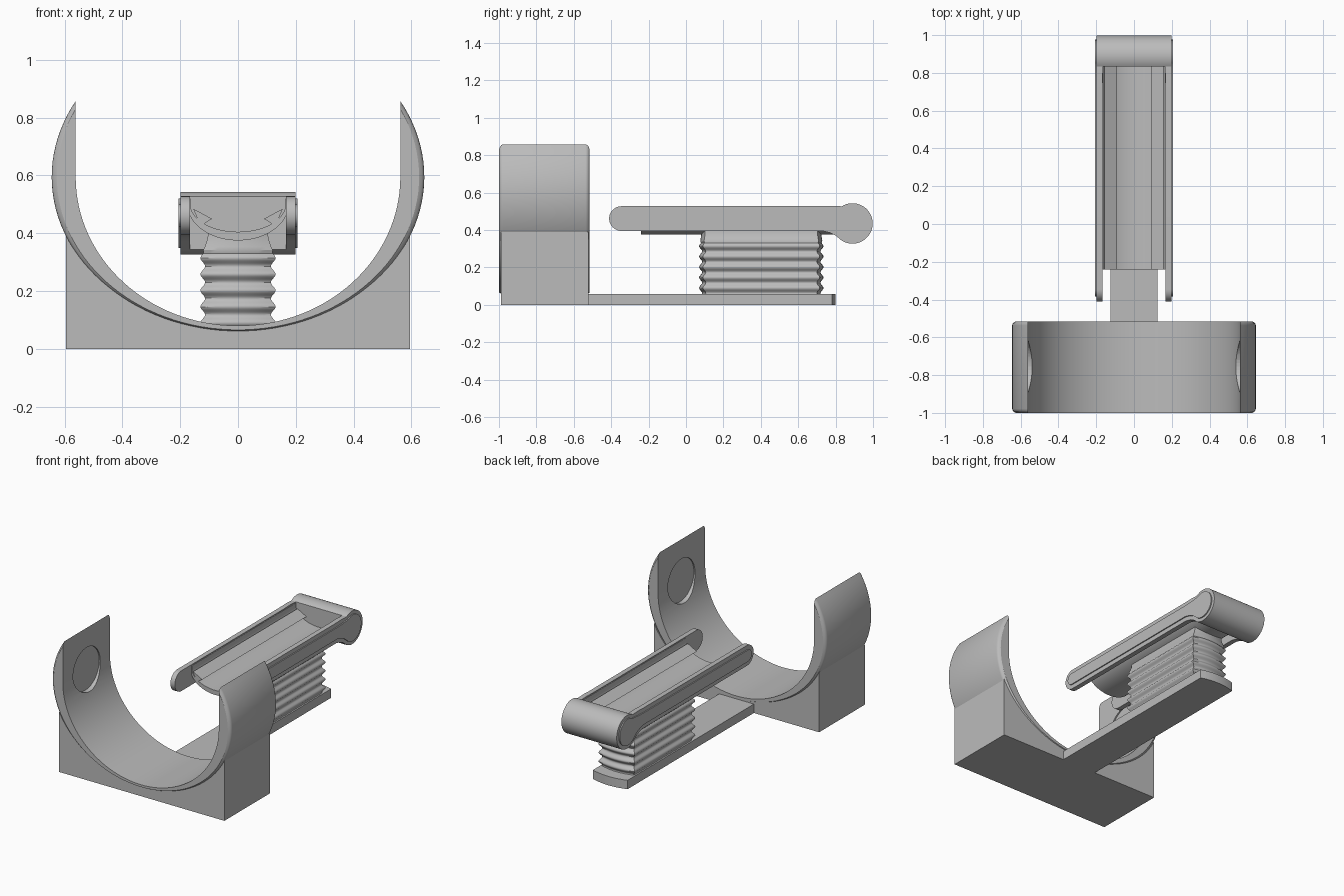
import bpy, bmesh
from math import sin, cos, pi, sqrt, radians, acos
from mathutils import Matrix

cube = bpy.data.objects.get("Cube")
if cube:
    bpy.data.objects.remove(cube, do_unlink=True)

grey = bpy.data.materials.new("plain grey")
grey.use_nodes = True
colour = (0.5, 0.5, 0.5, 1)
grey.diffuse_color = colour
grey.node_tree.nodes["Principled BSDF"].inputs["Base Color"].default_value = colour


def smooth(obj):
    bpy.ops.object.select_all(action="DESELECT")
    obj.select_set(True)
    bpy.context.view_layer.objects.active = obj
    bpy.ops.object.shade_smooth_by_angle(angle=radians(30))


def loft(name, rings):
    """Skin a list of equal-length closed rings and cap both ends."""
    bm = bmesh.new()
    rows = [[bm.verts.new(p) for p in ring] for ring in rings]
    n = len(rows[0])
    for a, b in zip(rows, rows[1:]):
        for i in range(n):
            j = (i + 1) % n
            bm.faces.new((a[i], a[j], b[j], b[i]))
    bm.faces.new(rows[0][::-1])
    bm.faces.new(rows[-1])
    bmesh.ops.recalc_face_normals(bm, faces=bm.faces)
    mesh = bpy.data.meshes.new(name)
    bm.to_mesh(mesh)
    bm.free()
    obj = bpy.data.objects.new(name, mesh)
    bpy.context.collection.objects.link(obj)
    mesh.materials.append(grey)
    smooth(obj)
    return obj


def along_y(name, profile, y0, y1):
    return loft(name, [[(x, y, z) for x, z in profile] for y in (y0, y1)])


def along_x(name, profile, x0, x1):
    return loft(name, [[(x, y, z) for y, z in profile] for x in (x0, x1)])


def arc(cx, cz, a, b, t0, t1, n=32):
    ts = [radians(t0 + (t1 - t0) * i / n) for i in range(n + 1)]
    return [(cx + a * cos(t), cz + b * sin(t)) for t in ts]


# Cradle: crescent section with outer edges rounded at both ends
MID, IN_A, IN_B, OUT_A, OUT_B = 0.595, 0.562, 0.515, 0.645, 0.535


def cradle_ring(y, shrink):
    a, b = OUT_A - shrink, OUT_B - 0.3 * shrink
    tip = acos(IN_A / a) * 180 / pi
    outer = arc(0, MID, a, b, tip, -180 - tip, 80)
    inner = arc(0, MID, IN_A, IN_B, -180, 0, 64)
    return [(x, y, z) for x, z in outer + inner]


front, back = -1.0, -0.515
steps = ((0, 0.018), (0.006, 0.008), (0.013, 0.002), (0.022, 0))
rings = [cradle_ring(front + d, s) for d, s in steps]
rings += [cradle_ring(back - d, s) for d, s in reversed(steps)]
cradle = loft("cradle", rings)

# Round shallow recesses in the cradle's side walls
for side in (-1, 1):
    bm = bmesh.new()
    place = Matrix.Translation((side * 0.47, -0.755, 0.59)) @ Matrix.Rotation(pi / 2, 4, "Y")
    bmesh.ops.create_cone(bm, cap_ends=True, segments=48, radius1=0.14,
                          radius2=0.14, depth=0.2, matrix=place)
    mesh = bpy.data.meshes.new("recess_cutter")
    bm.to_mesh(mesh)
    bm.free()
    mesh.materials.append(grey)
    cutter = bpy.data.objects.new("recess_cutter", mesh)
    bpy.context.collection.objects.link(cutter)
    cutter.hide_render = True
    cut = cradle.modifiers.new("recess", "BOOLEAN")
    cut.operation, cut.solver, cut.object = "DIFFERENCE", "EXACT", cutter
    bpy.context.view_layer.objects.active = cradle
    bpy.ops.object.modifier_apply(modifier=cut.name)
    bpy.data.objects.remove(cutter, do_unlink=True)
smooth(cradle)

# Foot block under the cradle, its top hollowed to follow the shell
half = 0.595
hollow = []
for i in range(49):
    x = half * cos(pi * i / 48)
    hollow.append((x, MID - (OUT_B - 0.005) * sqrt(1 - (x / OUT_A) ** 2)))
along_y("foot_block", [(-half, 0), (half, 0)] + hollow, -0.99, -0.52)


# Plan outline with straight sides and gently bowed ends
def plan(hx, y0, y1, z, bow=0.02, n=10):
    xs = [hx * (1 - 2 * i / n) for i in range(n + 1)]
    far = [(x, y1 - bow * (x / hx) ** 2, z) for x in xs]
    near = [(-x, y0 + bow * (x / hx) ** 2, z) for x in xs]
    return far + near


# Base bar joining the block to the bellows
loft("base_bar", [plan(0.125, -0.6, 0.8, z) for z in (0, 0.058)])

# Bellows post: rippled sides, narrowing to a neck at the top
rings = []
for i in range(57):
    z = 0.05 + 0.28 * i / 56
    ripple = 0.008 * cos(2 * pi * (z - 0.09) / 0.056)
    rings.append(plan(0.122 + ripple, 0.078 - ripple, 0.727 + ripple, z))
for i in range(1, 7):
    t = i / 6
    inset = 0.022 * sin(t * pi / 2)
    rings.append(plan(0.126 - inset, 0.074 + inset * 0.4, 0.731 - inset * 0.4, 0.33 + 0.07 * t))
loft("bellows", rings)


# Side rails: long bar swelling into a round end, with a raised inner panel
def rail_outline(inset):
    r = 0.066 - inset
    big = 0.108 - inset * 0.8
    nose = arc(-0.345, 0.461, r, r, 270, 90, 20)
    top = [(0.72, 0.461 + r), (0.775, 0.463 + r)]
    knob = arc(0.89, 0.435, big, big, 122, -122, 40)
    under = [(0.80, 0.37 + inset), (0.77, 0.385 + inset), (0.73, 0.395 + inset)]
    return nose + top + knob + under


for side, word in ((-1, "right"), (1, "left")):
    along_x(word + "_rail", rail_outline(0), side * 0.167, side * 0.199)
    along_x(word + "_rail_panel", rail_outline(0.028), side * 0.19, side * 0.206)
    # Pointed ridge running along the tray wall
    ridge = [(side * x, z) for x, z in ((0.155, 0.485), (0.13, 0.425), (0.09, 0.45))]
    along_y(word + "_tray_ridge", ridge, -0.24, 0.84)

# Round end roll between the rails
along_x("end_roll", arc(0.89, 0.435, 0.108, 0.108, 122, -122, 40), -0.198, 0.198)

# Tray: curved trough held between the rails
outside = arc(0, 0.5, 0.175, 0.125, 180, 360, 40)
inside = arc(0, 0.5, 0.165, 0.095, 360, 180, 40)
trough = [(-0.175, 0.52)] + outside + [(0.175, 0.52), (0.165, 0.52)] + inside + [(-0.165, 0.52)]
along_y("tray", trough, -0.24, 0.84)
